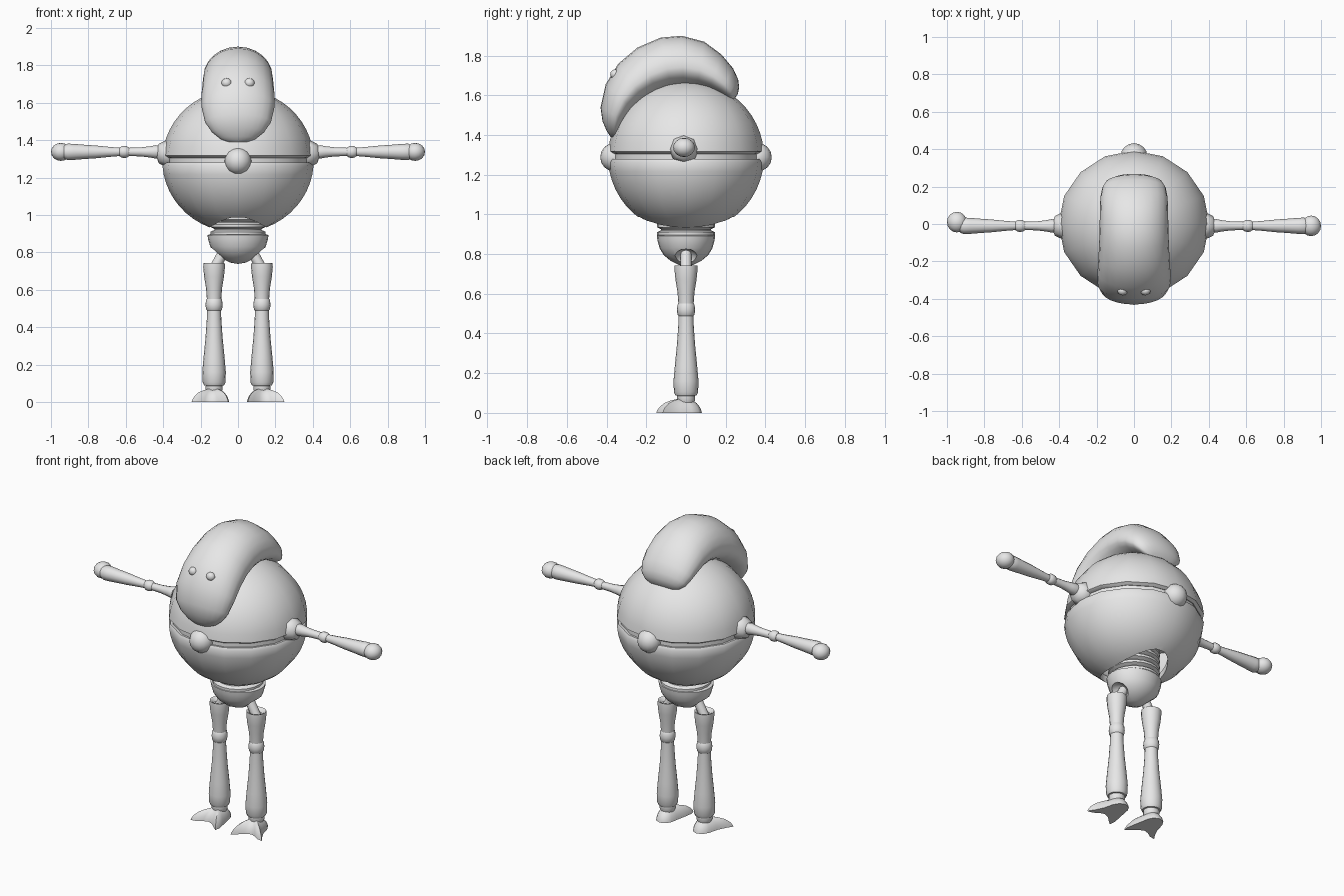
import bpy, bmesh
from math import sin, cos, pi, radians
from mathutils import Matrix, Vector

if "Cube" in bpy.data.objects:
    bpy.data.objects.remove(bpy.data.objects["Cube"])

grey = bpy.data.materials.new("light_grey")
grey.use_nodes = True
grey.diffuse_color = (0.8, 0.8, 0.8, 1)
grey.node_tree.nodes["Principled BSDF"].inputs["Base Color"].default_value = (0.8, 0.8, 0.8, 1)


def select(obj):
    bpy.ops.object.select_all(action='DESELECT')
    obj.select_set(True)
    bpy.context.view_layer.objects.active = obj


def smooth(obj, angle=45):
    select(obj)
    bpy.ops.object.shade_smooth_by_angle(angle=radians(angle))


def loft(name, rings, matrix=Matrix(), angle=45):
    """Skin equal-length rings of points and close both ends."""
    bm = bmesh.new()
    loops = [[bm.verts.new(p) for p in ring] for ring in rings]
    n = len(loops[0])
    for a, b in zip(loops, loops[1:]):
        for i in range(n):
            j = (i + 1) % n
            bm.faces.new((a[i], a[j], b[j], b[i]))
    bm.faces.new(loops[0])
    bm.faces.new(loops[-1])
    bmesh.ops.remove_doubles(bm, verts=bm.verts, dist=0.0002)
    bmesh.ops.recalc_face_normals(bm, faces=bm.faces)
    bm.transform(matrix)
    mesh = bpy.data.meshes.new(name)
    bm.to_mesh(mesh)
    bm.free()
    obj = bpy.data.objects.new(name, mesh)
    bpy.context.collection.objects.link(obj)
    mesh.materials.append(grey)
    smooth(obj, angle)
    return obj


def lathe(name, profile, segs=16, matrix=Matrix(), sy=1.0, angle=45):
    """Turn a (radius, height) profile around z."""
    turns = [2 * pi * i / segs for i in range(segs)]
    rings = [[(max(r, 0.00001) * cos(t), max(r, 0.00001) * sin(t) * sy, z) for t in turns]
             for r, z in profile]
    return loft(name, rings, matrix, angle)


def arc(r, h, a0, a1, z=0.0, steps=10):
    """Elliptical quarter profile between two latitudes."""
    angles = [radians(a0 + (a1 - a0) * i / steps) for i in range(steps + 1)]
    return [(r * cos(a), z + h * sin(a)) for a in angles]


def ball(name, loc, scale, segs=16, axis=Matrix()):
    m = Matrix.Translation(loc) @ axis @ Matrix.Diagonal((*scale, 1))
    return lathe(name, arc(1, 1, -90, 90, steps=segs // 2), segs, m, angle=60)


def cut(obj, cutter):
    select(obj)
    mod = obj.modifiers.new("cut", 'BOOLEAN')
    mod.operation = 'DIFFERENCE'
    mod.solver = 'EXACT'
    mod.object = cutter
    bpy.ops.object.modifier_apply(modifier=mod.name)
    bpy.data.objects.remove(cutter)
    smooth(obj)


# Body: two hollow domes with a belt groove between them
MID = 1.29
lathe("upper_body", arc(0.405, 0.385, 90, 4, MID, 12) + [(0.385, 1.305)]
      + arc(0.37, 0.35, 3, 90, MID), sy=0.97)
lower = lathe("lower_body", arc(0.405, 0.385, -90, -4, MID, 12) + [(0.395, 1.28)]
              + arc(0.37, 0.35, -2, -90, MID), sy=0.97)
hole = lathe("hole_cutter", [(0.15, 0.8), (0.15, 1.1)], 32, sy=1.6)
cut(lower, hole)
lathe("belt_band", [(0.36, 1.26), (0.38, 1.27), (0.38, 1.32), (0.36, 1.33)], sy=0.97)

# Belt balls at the front and back
for label, y in (("front", -0.36), ("back", 0.36)):
    ball(label + "_belt_ball", (0, y, MID - 0.002), (0.072, 0.072, 0.072))

# Head: bean shape lying over the body, as sections (angle, outer radius, half width)
sections = [(14, 0.375, 0.0), (15, 0.395, 0.05), (18, 0.42, 0.095), (23, 0.457, 0.14),
            (30, 0.497, 0.176), (42, 0.545, 0.195), (54, 0.58, 0.195), (66, 0.602, 0.19),
            (78, 0.614, 0.186), (88, 0.61, 0.184), (99, 0.587, 0.182), (109, 0.546, 0.18),
            (118, 0.505, 0.17), (124, 0.47, 0.15), (127.5, 0.44, 0.12), (129.5, 0.41, 0.075),
            (130, 0.38, 0.0)]
INNER = 0.355
rings = []
for deg, outer, width in sections:
    a = radians(deg)
    mid = INNER + 0.38 * (outer - INNER)
    ring = []
    for i in range(24):
        t = 2 * pi * i / 24
        rad = mid + sin(t) * ((outer - mid) if sin(t) > 0 else (mid - INNER))
        ring.append((width * cos(t), -rad * cos(a), MID + rad * sin(a)))
    rings.append(ring)
loft("head", rings, angle=70)

# Waist bellows
bellows = [(0.12, 0.86)]
for i in range(8):
    z = 0.885 + i * 0.04
    bellows += [(0.125, z), (0.147, z + 0.01), (0.147, z + 0.025), (0.125, z + 0.035)]
lathe("waist_bellows", bellows, 20)

# Hip bowl with leg sockets
hips = lathe("hip_bowl", [(0, 0.738), (0.04, 0.745), (0.085, 0.765), (0.125, 0.795), (0.148, 0.83),
                          (0.16, 0.87), (0.163, 0.892), (0.15, 0.897), (0, 0.897)], 24, sy=0.9)
for s in (-1, 1):
    cut(hips, ball("socket_cutter", (s * 0.13, 0, 0.765), (0.068, 0.068, 0.062)))

upper_arm = [(0.03, 0.41), (0.036, 0.44), (0.03, 0.47), (0.024, 0.52), (0.022, 0.585)]
elbow = [(0.022, 0.582), (0.031, 0.595), (0.032, 0.61), (0.031, 0.622), (0.023, 0.633)]
forearm = [(0.022, 0.63), (0.026, 0.68), (0.034, 0.76), (0.038, 0.82), (0.043, 0.88),
           (0.044, 0.91), (0.036, 0.93)]
leg_upper = [(0.035, 0.72), (0.045, 0.738), (0.057, 0.742), (0.058, 0.72), (0.053, 0.67),
             (0.043, 0.61), (0.038, 0.545)]
knee = [(0.036, 0.555), (0.043, 0.545), (0.046, 0.52), (0.043, 0.495), (0.036, 0.487)]
leg_lower = [(0.037, 0.495), (0.039, 0.44), (0.046, 0.34), (0.056, 0.24), (0.063, 0.16),
             (0.061, 0.105), (0.053, 0.088), (0.03, 0.085)]
ankle = [(0.035, 0.095), (0.046, 0.085), (0.046, 0.065), (0.035, 0.04)]

# Two-toed foot outline, with the outer side at +x
foot_outline = [(0.0, 0.08), (0.035, 0.065), (0.055, 0.03), (0.07, -0.03), (0.095, -0.08),
                (0.12, -0.118), (0.085, -0.113), (0.05, -0.09), (0.02, -0.08), (-0.015, -0.095),
                (-0.045, -0.125), (-0.075, -0.15), (-0.08, -0.12), (-0.072, -0.07),
                (-0.06, -0.01), (-0.052, 0.035), (-0.035, 0.065)]
foot_levels = [(1, 0), (0.97, 0.012), (0.88, 0.03), (0.7, 0.05), (0.48, 0.062), (0.25, 0.07)]

for s, side in ((1, "left"), (-1, "right")):
    # Arm
    shoulder_turn = Matrix.Rotation(s * pi / 2, 4, 'Y')
    ball(side + "_shoulder", (s * 0.375, -0.01, 1.328), (0.075, 0.075, 0.068), 8, shoulder_turn)
    arm = Matrix.Translation((0, -0.01, 1.337)) @ shoulder_turn
    for part, prof in (("upper_arm", upper_arm), ("elbow", elbow), ("forearm", forearm)):
        lathe(side + "_" + part, prof, 12, arm)
    ball(side + "_hand", (s * 0.947, -0.01 * s, 1.337), (0.053, 0.055, 0.048))

    # Eye
    ball(side + "_eye", (s * 0.061, -0.357, 1.705), (0.028, 0.025, 0.026), 12)

    # Hip rod, from the bowl into the top of the leg
    start, end = Vector((s * 0.04, 0, 0.87)), Vector((s * 0.128, 0, 0.71))
    way = end - start
    rod = Matrix.Translation(start) @ way.to_track_quat('Z', 'Y').to_matrix().to_4x4()
    lathe(side + "_hip_rod", [(0.028, 0), (0.028, way.length)], 12, rod)

    # Leg
    leg = Matrix.Translation((s * 0.128, 0, 0))
    for part, prof in (("thigh", leg_upper), ("knee", knee), ("shin", leg_lower), ("ankle", ankle)):
        lathe(side + "_" + part, prof, 16, leg)

    # Foot
    foot = [[(s * x * k, y * k - 0.01 * (1 - k), z) for x, y in foot_outline]
            for k, z in foot_levels]
    loft(side + "_foot", foot, leg, 50)
